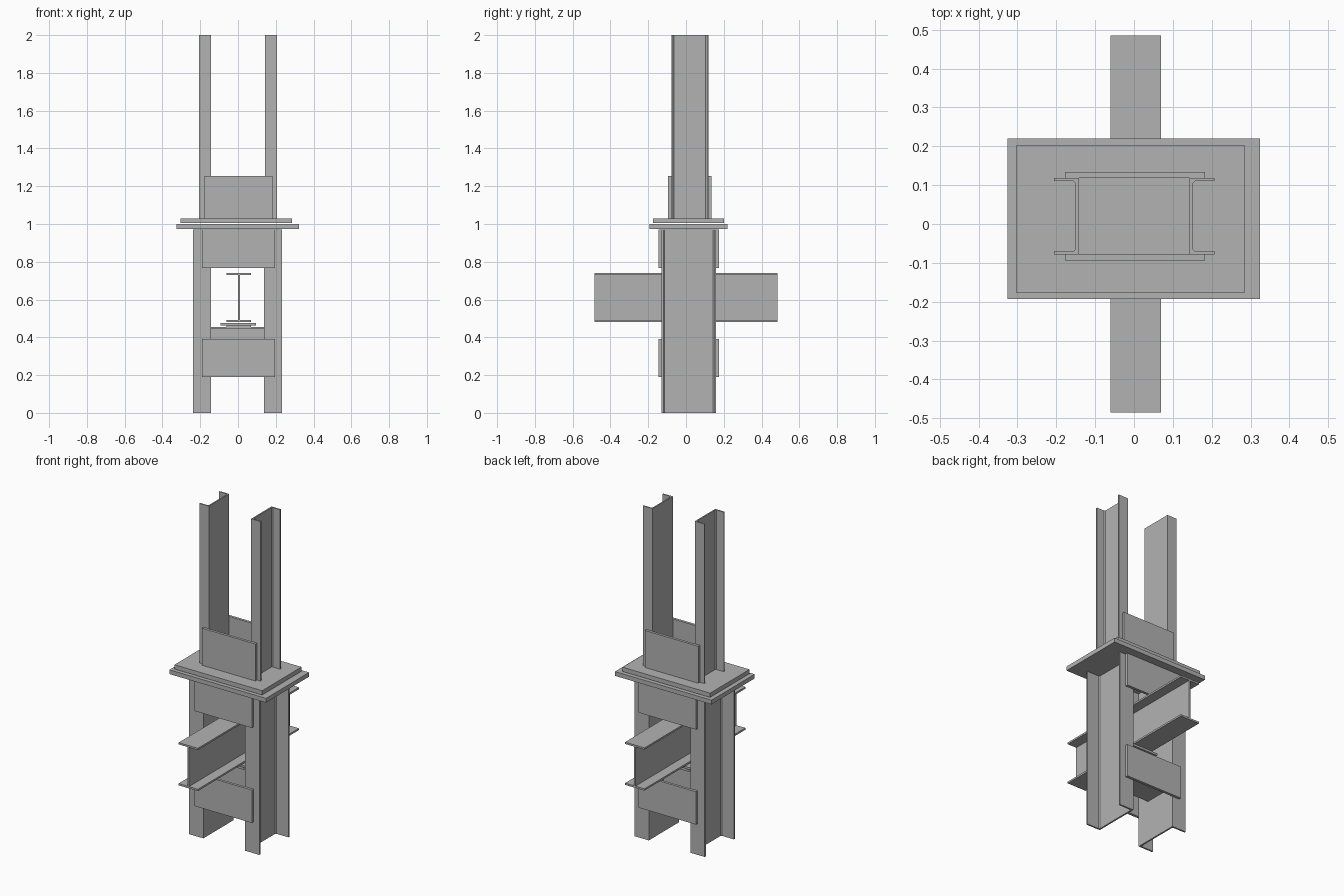
import bpy
import bmesh

cube = bpy.data.objects.get("Cube")
if cube:
    bpy.data.objects.remove(cube, do_unlink=True)

steel = bpy.data.materials.new("grey_steel")
steel.use_nodes = True
GREY = (0.45, 0.45, 0.45, 1)
steel.diffuse_color = GREY
steel.node_tree.nodes["Principled BSDF"].inputs["Base Color"].default_value = GREY


def extrude(name, points, direction):
    """Extrude a closed planar outline of 3D points along a vector."""
    bm = bmesh.new()
    face = bm.faces.new([bm.verts.new(p) for p in points])
    result = bmesh.ops.extrude_face_region(bm, geom=[face], use_keep_orig=True)
    verts = [v for v in result["geom"] if isinstance(v, bmesh.types.BMVert)]
    bmesh.ops.translate(bm, vec=direction, verts=verts)
    bmesh.ops.recalc_face_normals(bm, faces=bm.faces[:])
    mesh = bpy.data.meshes.new(name)
    bm.to_mesh(mesh)
    bm.free()
    mesh.materials.append(steel)
    obj = bpy.data.objects.new(name, mesh)
    bpy.context.collection.objects.link(obj)
    return obj


def plate(name, x, y, z):
    outline = [(x[0], y[0], z[0]), (x[1], y[0], z[0]), (x[1], y[1], z[0]), (x[0], y[1], z[0])]
    return extrude(name, outline, (0, 0, z[1] - z[0]))


def channel(name, inner, outer, y, z, web, flange):
    """Upright channel, its web at the inner x and its flanges pointing to the outer x."""
    s = 1 if outer > inner else -1
    w = inner + s * web
    c = 0.006  # root fillet
    lo, hi = y[0] + flange, y[1] - flange
    outline = [(inner, y[0]), (outer, y[0]), (outer, lo), (w + s * c, lo), (w, lo + c),
               (w, hi - c), (w + s * c, hi), (outer, hi), (outer, y[1]), (inner, y[1])]
    return extrude(name, [(px, py, z[0]) for px, py in outline], (0, 0, z[1] - z[0]))


def i_outline(a, z, web, flange):
    """I-shaped outline as (across, height) pairs."""
    mid, h = (a[0] + a[1]) / 2, web / 2
    lo, hi = z[0] + flange, z[1] - flange
    return [(a[0], z[0]), (a[1], z[0]), (a[1], lo), (mid + h, lo), (mid + h, hi), (a[1], hi),
            (a[1], z[1]), (a[0], z[1]), (a[0], hi), (mid - h, hi), (mid - h, lo), (a[0], lo)]


# Paired columns, flanges facing outwards
channel("lower_column_right", -0.142, -0.238, (-0.13, 0.16), (0, 0.97), 0.01, 0.01)
channel("lower_column_left", 0.138, 0.234, (-0.13, 0.16), (0, 0.97), 0.01, 0.01)
channel("upper_column_right", -0.142, -0.206, (-0.078, 0.118), (1.03, 2), 0.008, 0.008)
channel("upper_column_left", 0.143, 0.207, (-0.078, 0.118), (1.03, 2), 0.008, 0.008)

# Batten plates joining each pair, front and back
for label, x, front, back, z in (
        ("bottom", (-0.19, 0.195), -0.13, 0.16, (0.19, 0.39)),
        ("middle", (-0.19, 0.195), -0.13, 0.16, (0.768, 0.97)),
        ("top", (-0.177, 0.183), -0.078, 0.118, (1.03, 1.255))):
    plate(label + "_batten_front", x, (front - 0.016, front), z)
    plate(label + "_batten_back", x, (back, back + 0.016), z)

# Cap plate and base plate between the columns
plate("cap_plate", (-0.326, 0.324), (-0.193, 0.22), (0.974, 1.0))
plate("base_plate", (-0.304, 0.286), (-0.176, 0.202), (1.004, 1.03))

# Main beam running front to back
beam = i_outline((-0.06, 0.07), (0.48, 0.74), 0.009, 0.011)
extrude("main_beam", [(a, -0.485, h) for a, h in beam], (0, 0.97, 0))

# Bearing plates under the main beam
plate("bearing_plate", (-0.092, 0.096), (-0.06, 0.09), (0.463, 0.476))
plate("bearing_pad", (-0.062, 0.07), (-0.05, 0.08), (0.455, 0.463))

# Cross beam carried between the columns
cross = i_outline((-0.05, 0.08), (0.25, 0.455), 0.009, 0.011)
extrude("cross_beam", [(-0.142, a, h) for a, h in cross], (0.28, 0, 0))
